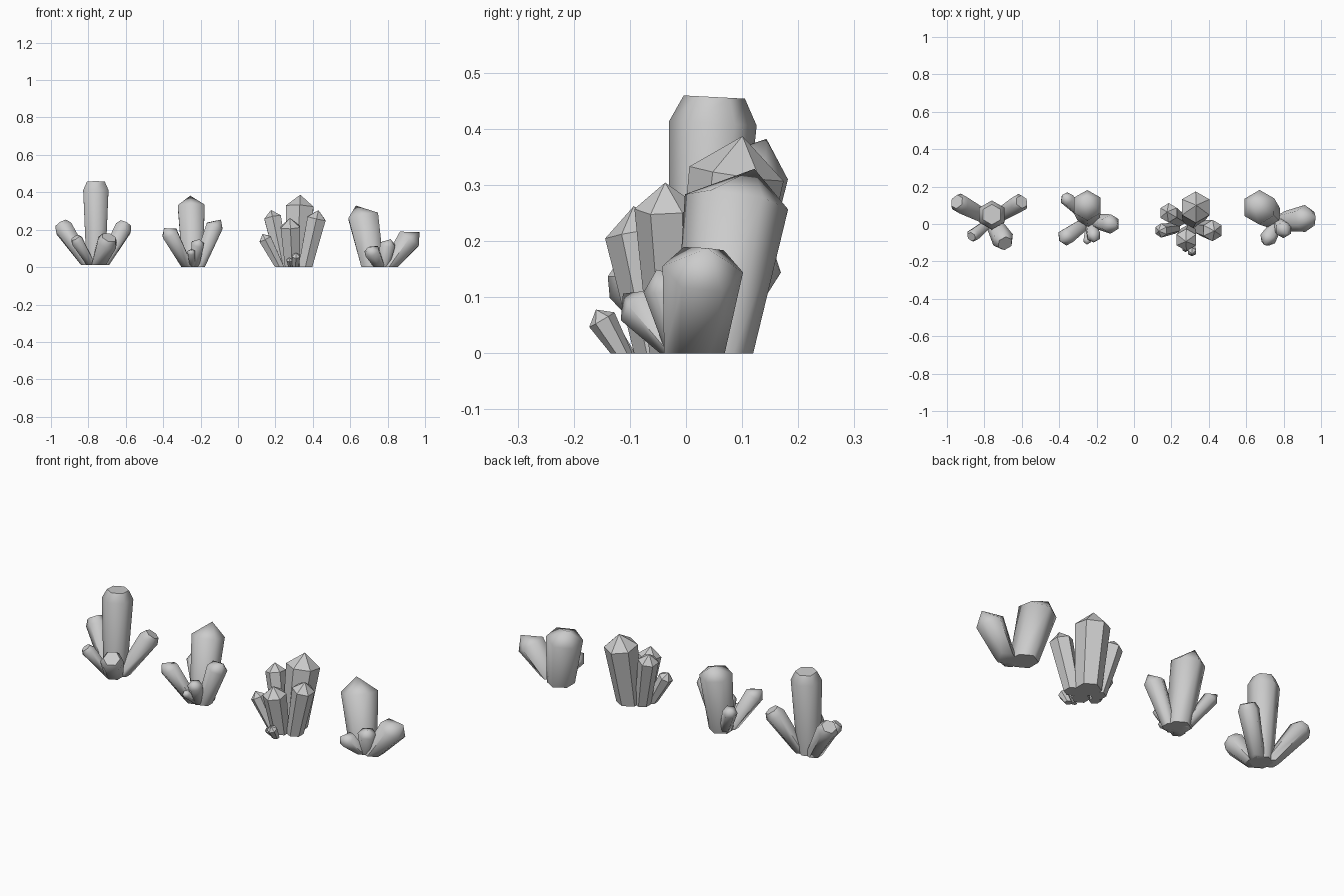
import bpy, bmesh, math
from mathutils import Vector

if "Cube" in bpy.data.objects:
    bpy.data.objects.remove(bpy.data.objects["Cube"], do_unlink=True)

# One pale grey mineral colour
stone = bpy.data.materials.new("pale grey stone")
stone.use_nodes = True
grey = (0.6, 0.6, 0.6, 1)
stone.diffuse_color = grey
stone.node_tree.nodes["Principled BSDF"].inputs["Base Color"].default_value = grey

SIDES = 6


def crystal(name, centre, shoulder, radius, floor, spread, cap, height, lean, angle):
    """Tapered prism growing outward, ending in a cut cap or a point."""
    top = Vector(shoulder)
    middle = Vector((centre[0], centre[1], floor))
    base = middle.lerp(Vector((top.x, top.y, floor)), spread)
    axis = (top - base).normalized()
    turn = Vector((0, 0, 1)).rotation_difference(axis)
    outward = Vector((top.x - middle.x, top.y - middle.y, 0)).normalized()
    tip = top + axis * height * radius + outward * lean * radius

    bm = bmesh.new()

    def ring(origin, r, flat=False):
        points = []
        for i in range(SIDES):
            a = math.tau * (i + 0.5) / SIDES
            offset = Vector((math.cos(a), math.sin(a), 0)) * r
            points.append(bm.verts.new(origin + (offset if flat else turn @ offset)))
        return points

    rings = [ring(base, radius * 0.75, True), ring(top, radius)]
    if cap:
        rings.append(ring(tip, radius * cap))
    for low, high in zip(rings, rings[1:]):
        for i in range(SIDES):
            j = (i + 1) % SIDES
            bm.faces.new((low[i], low[j], high[j], high[i]))
    bm.faces.new(rings[0][::-1])
    if cap:
        bm.faces.new(rings[-1])
    else:
        point = bm.verts.new(tip)
        for i in range(SIDES):
            bm.faces.new((rings[-1][i], rings[-1][(i + 1) % SIDES], point))

    bmesh.ops.recalc_face_normals(bm, faces=bm.faces[:])
    mesh = bpy.data.meshes.new(name)
    bm.to_mesh(mesh)
    bm.free()
    mesh.materials.append(stone)
    obj = bpy.data.objects.new(name, mesh)
    bpy.context.collection.objects.link(obj)
    bpy.ops.object.select_all(action="DESELECT")
    obj.select_set(True)
    bpy.context.view_layer.objects.active = obj
    bpy.ops.object.shade_smooth_by_angle(angle=math.radians(angle))


def cluster(label, centre, parts, floor=0.0, spread=0.25, cap=0, height=0.7, lean=0.4, angle=62):
    for part, x, y, z, radius, *own_spread in parts:
        crystal(f"{label}_{part}", centre, (x, y, z), radius, floor,
                own_spread[0] if own_spread else spread, cap, height, lean, angle)


# Cluster with blunt, cut-off ends
cluster("blunt", (-0.76, 0.02), [
    ("tall_crystal", -0.76, 0.048, 0.41, 0.078),
    ("back_right_crystal", -0.93, 0.11, 0.205, 0.055),
    ("back_left_crystal", -0.615, 0.11, 0.205, 0.052),
    ("front_crystal", -0.70, -0.085, 0.13, 0.06),
    ("front_right_crystal", -0.86, -0.06, 0.14, 0.036),
], floor=0.01, cap=0.7, height=0.6, lean=0)

# Cluster with off-centre points
cluster("slanted", (-0.24, 0.02), [
    ("tall_crystal", -0.25, 0.10, 0.325, 0.083),
    ("back_right_crystal", -0.36, 0.135, 0.16, 0.038),
    ("left_crystal", -0.125, 0.0, 0.22, 0.052),
    ("front_right_crystal", -0.365, -0.07, 0.18, 0.048),
    ("front_crystal", -0.215, -0.065, 0.125, 0.038),
    ("small_crystal", -0.25, -0.09, 0.08, 0.022),
])

# Cluster with flat facets and even points
cluster("faceted", (0.30, -0.01), [
    ("tall_crystal", 0.33, 0.09, 0.32, 0.085),
    ("back_right_crystal", 0.185, 0.06, 0.265, 0.052),
    ("left_crystal", 0.42, -0.035, 0.26, 0.057),
    ("front_crystal", 0.28, -0.085, 0.215, 0.06),
    ("front_right_crystal", 0.145, -0.035, 0.15, 0.038),
    ("small_crystal", 0.31, -0.15, 0.06, 0.026, 0.75),
    ("chip", 0.275, -0.135, 0.04, 0.018, 0.75),
], spread=0.5, height=0.8, lean=0, angle=20)

# Cluster with two broad crystals
cluster("broad", (0.77, 0.01), [
    ("tall_crystal", 0.67, 0.09, 0.27, 0.093, 0.5),
    ("left_crystal", 0.915, 0.03, 0.15, 0.072),
    ("front_crystal", 0.715, -0.08, 0.085, 0.045),
    ("middle_crystal", 0.80, -0.03, 0.12, 0.047),
], height=0.65)
